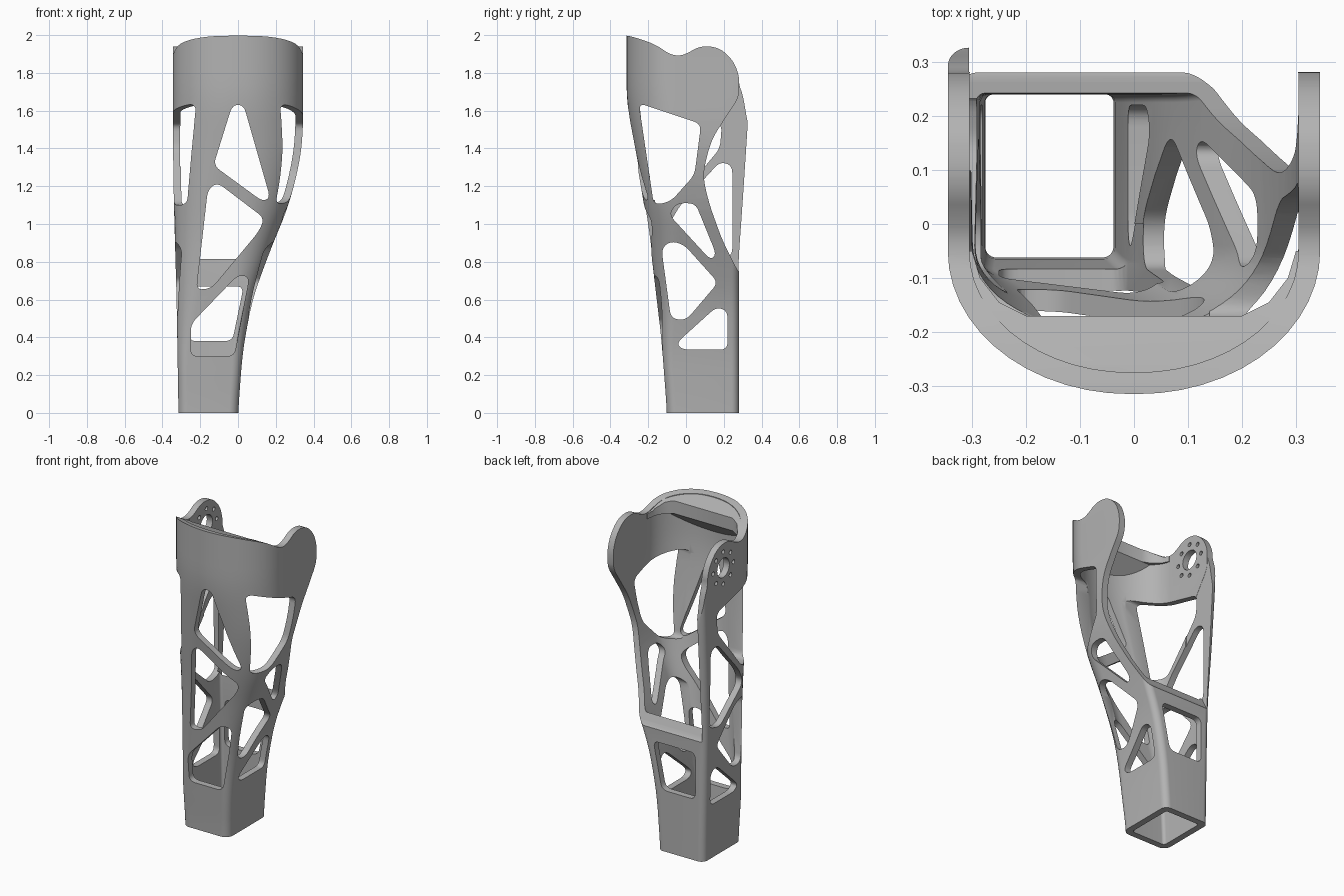
import bpy, bmesh, math
from mathutils import Vector

if "Cube" in bpy.data.objects:
    bpy.data.objects.remove(bpy.data.objects["Cube"])

grey = bpy.data.materials.new("plain_grey")
grey.use_nodes = True
tone = (0.45, 0.45, 0.45, 1)
grey.diffuse_color = tone
grey.node_tree.nodes["Principled BSDF"].inputs["Base Color"].default_value = tone


def make_object(name, bm):
    bmesh.ops.recalc_face_normals(bm, faces=bm.faces)
    mesh = bpy.data.meshes.new(name)
    bm.to_mesh(mesh)
    bm.free()
    mesh.materials.append(grey)
    obj = bpy.data.objects.new(name, mesh)
    bpy.context.collection.objects.link(obj)
    return obj


def rounded(points, radius=0.04, steps=6):
    """Round every corner of a closed 2D outline."""
    out = []
    pts = [Vector(p) for p in points]
    for i, p in enumerate(pts):
        a, b = pts[i - 1] - p, pts[(i + 1) % len(pts)] - p
        start = p + a.normalized() * min(radius, a.length * 0.49)
        end = p + b.normalized() * min(radius, b.length * 0.49)
        for k in range(steps + 1):
            t = k / steps
            out.append(start * (1 - t) ** 2 + p * 2 * t * (1 - t) + end * t * t)
    return out


def prism(name, outline, axis, low, high):
    """Extrude a 2D outline along one axis."""
    place = {"x": lambda u, v, d: (d, u, v),
             "y": lambda u, v, d: (u, d, v),
             "z": lambda u, v, d: (u, v, d)}[axis]
    bm = bmesh.new()
    rings = [[bm.verts.new(place(p[0], p[1], d)) for p in outline] for d in (low, high)]
    for ring in rings:
        bm.faces.new(ring)
    n = len(outline)
    for i in range(n):
        j = (i + 1) % n
        bm.faces.new((rings[0][i], rings[0][j], rings[1][j], rings[1][i]))
    return make_object(name, bm)


def boolean(target, tool, operation="DIFFERENCE"):
    mod = target.modifiers.new("cut", "BOOLEAN")
    mod.operation = operation
    mod.solver = "EXACT"
    mod.object = tool
    bpy.context.view_layer.objects.active = target
    bpy.ops.object.modifier_apply(modifier=mod.name)
    bpy.data.objects.remove(tool)


def table(knots, z):
    """Piecewise profile value, softened between knots."""
    def lin(q):
        for (z0, v0), (z1, v1) in zip(knots, knots[1:]):
            if q <= z1:
                return v0 + (v1 - v0) * max(0, q - z0) / (z1 - z0)
        return knots[-1][1]
    return sum(lin(z + k * 0.03) for k in range(-3, 4)) / 7


LEFT_EDGE = [(0, -0.315), (0.6, -0.325), (1.13, -0.34), (1.5, -0.345)]
RIGHT_EDGE = [(0, 0), (0.33, 0.025), (0.6, 0.075), (0.86, 0.17), (1.1, 0.27),
              (1.34, 0.33), (1.5, 0.345)]
FRONT_EDGE = [(0, -0.1), (0.39, -0.13), (0.94, -0.195), (1.65, -0.315)]
BACK_EDGE = [(0, 0.28), (0.8, 0.28), (1.58, 0.33)]
ROUND_X = [(0, 0.05), (0.3, 0.05), (1.6, 0.34)]
ROUND_Y = [(0, 0.05), (0.3, 0.05), (1.6, 0.265)]


def section(z, inset, n=14):
    """Cross-section: rounded box at the foot, U-shaped bowl at the top."""
    x0, x1 = table(LEFT_EDGE, z) + inset, table(RIGHT_EDGE, z) - inset
    y0, y1 = table(FRONT_EDGE, z) + inset, table(BACK_EDGE, z) - inset
    rx = min(max(table(ROUND_X, z) - inset, 0.02), (x1 - x0) * 0.49)
    ry = max(table(ROUND_Y, z) - inset, 0.02)
    rb = max(0.04 - inset, 0.015)
    corners = [(x0 + rx, y0 + ry, rx, ry, 180), (x1 - rx, y0 + ry, rx, ry, 270),
               (x1 - rb, y1 - rb, rb, rb, 0), (x0 + rb, y1 - rb, rb, rb, 90)]
    pts = []
    for cx, cy, ax, ay, start in corners:
        for k in range(n):
            a = math.radians(start + 90 * k / (n - 1))
            pts.append((cx + ax * math.cos(a), cy + ay * math.sin(a)))
    return pts


# Hollow lofted shell
WALL, TOP, LEVELS = 0.04, 2.03, 34
bm = bmesh.new()
skins = []
for inset in (0, WALL):
    rings = []
    for i in range(LEVELS + 1):
        z = TOP * i / LEVELS
        rings.append([bm.verts.new((x, y, z)) for x, y in section(z, inset)])
    skins.append(rings)
bands = [pair for rings in skins for pair in zip(rings, rings[1:])]
bands += [(skins[0][0], skins[1][0]), (skins[0][-1], skins[1][-1])]
for low, high in bands:
    for i in range(len(low)):
        j = (i + 1) % len(low)
        bm.faces.new((low[i], low[j], high[j], high[i]))
shell = make_object("leg_shell", bm)

# Trim the rim, the two lugs and the open back
rim = [(0.28, 1.79), (0.25, 1.865), (0.185, 1.928), (0.115, 1.943), (0.06, 1.935),
       (0.015, 1.908), (-0.03, 1.89), (-0.085, 1.897), (-0.16, 1.95), (-0.26, 1.985),
       (-0.32, 2.0), (-0.6, 2.0), (-0.6, 2.3), (0.6, 2.3)]
left_back = [(0.6, 0.72), (0.29, 0.72), (0.235, 0.83), (0.19, 0.92), (0.125, 1.1),
             (0.092, 1.235), (0.1, 1.32), (0.137, 1.45), (0.22, 1.58), (0.275, 1.66),
             (0.283, 1.72)]
right_back = [(0.6, 1.3), (0.35, 1.42), (0.318, 1.58), (0.302, 1.68), (0.28, 1.74)]
boolean(shell, prism("trim_left", rounded(left_back + rim, 0.06), "x", -0.306, 0.6))
boolean(shell, prism("trim_right", rounded(right_back + rim, 0.06), "x", -0.6, -0.304))

# Truss openings: outline, axis, start, end
mid_hole = [(-0.13, 0.87), (-0.08, 0.91), (-0.01, 0.89), (0.17, 0.69), (0.0, 0.49),
            (-0.08, 0.5)]
low_hole = [(-0.05, 0.37), (-0.02, 0.335), (0.22, 0.335), (0.22, 0.54), (0.16, 0.56)]
openings = [
    # front wall
    ([(-0.03, 1.63), (0.03, 1.63), (0.17, 1.14), (0.13, 1.12), (-0.13, 1.31)], "y", -0.5, 0),
    ([(-0.16, 1.18), (-0.11, 1.22), (0.14, 1.03), (0.11, 0.96), (-0.14, 0.66),
      (-0.22, 0.65)], "y", -0.5, 0),
    ([(-0.25, 0.47), (0.0, 0.73), (0.06, 0.72), (-0.02, 0.3), (-0.25, 0.3)], "y", -0.5, 0),
    # left wall
    ([(-0.25, 1.64), (0.08, 1.53), (0.045, 1.26), (-0.08, 1.12), (-0.17, 1.1)], "x", 0.14, 0.6),
    ([(-0.09, 1.05), (-0.05, 1.11), (0.05, 1.11), (0.16, 0.84), (0.13, 0.81)], "x", 0, 0.6),
    (mid_hole, "x", -0.1, 0.6),
    (low_hole, "x", -0.15, 0.6),
    # right wall
    ([(-0.25, 1.64), (0.19, 1.53), (0.18, 1.4), (-0.07, 1.1), (-0.17, 1.1)], "x", -0.6, -0.14),
    ([(0.18, 1.33), (0.245, 1.31), (0.245, 0.83), (0.14, 0.8), (-0.09, 1.0),
      (-0.03, 1.1)], "x", -0.6, -0.2),
    (mid_hole, "x", -0.6, -0.2),
    (low_hole, "x", -0.6, -0.2),
    # back wall
    ([(-0.26, 0.38), (-0.03, 0.38), (0.03, 0.67), (-0.26, 0.67)], "y", 0.2, 0.5),
]
for outline, axis, low, high in openings:
    boolean(shell, prism("opening", rounded(outline), axis, low, high))


# Bearing hole and bolt circle in the right lug
def circle(cy, cz, r, n):
    return [(cy + r * math.cos(2 * math.pi * k / n), cz + r * math.sin(2 * math.pi * k / n))
            for k in range(n)]


boolean(shell, prism("bearing_hole", circle(0.125, 1.79, 0.06, 32), "x", -0.6, -0.2))
for cy, cz in circle(0.125, 1.79, 0.1, 8):
    boolean(shell, prism("bolt_hole", circle(cy, cz, 0.013, 12), "x", -0.6, -0.2))

# Thickened crescent inside the front rim
half = [(0.3, -0.05), (0.285, -0.1), (0.25, -0.145), (0.2, -0.17)]
crescent = section(2.0, 0.02)[:28] + half + [(-x, y) for x, y in reversed(half)]
shelf = prism("rim_shelf", crescent, "z", 1.6, 2.1)
slab = [(0, 1.885), (-0.03, 1.885), (-0.085, 1.895), (-0.16, 1.946), (-0.26, 1.981),
        (-0.33, 1.996), (-0.33, 1.72), (-0.17, 1.87), (-0.09, 1.86), (0, 1.85)]
boolean(shelf, prism("slab", slab, "x", -0.6, 0.6), "INTERSECT")

for obj in (shell, shelf):
    bpy.ops.object.select_all(action="DESELECT")
    obj.select_set(True)
    bpy.context.view_layer.objects.active = obj
    bpy.ops.object.shade_smooth_by_angle(angle=math.radians(35))
